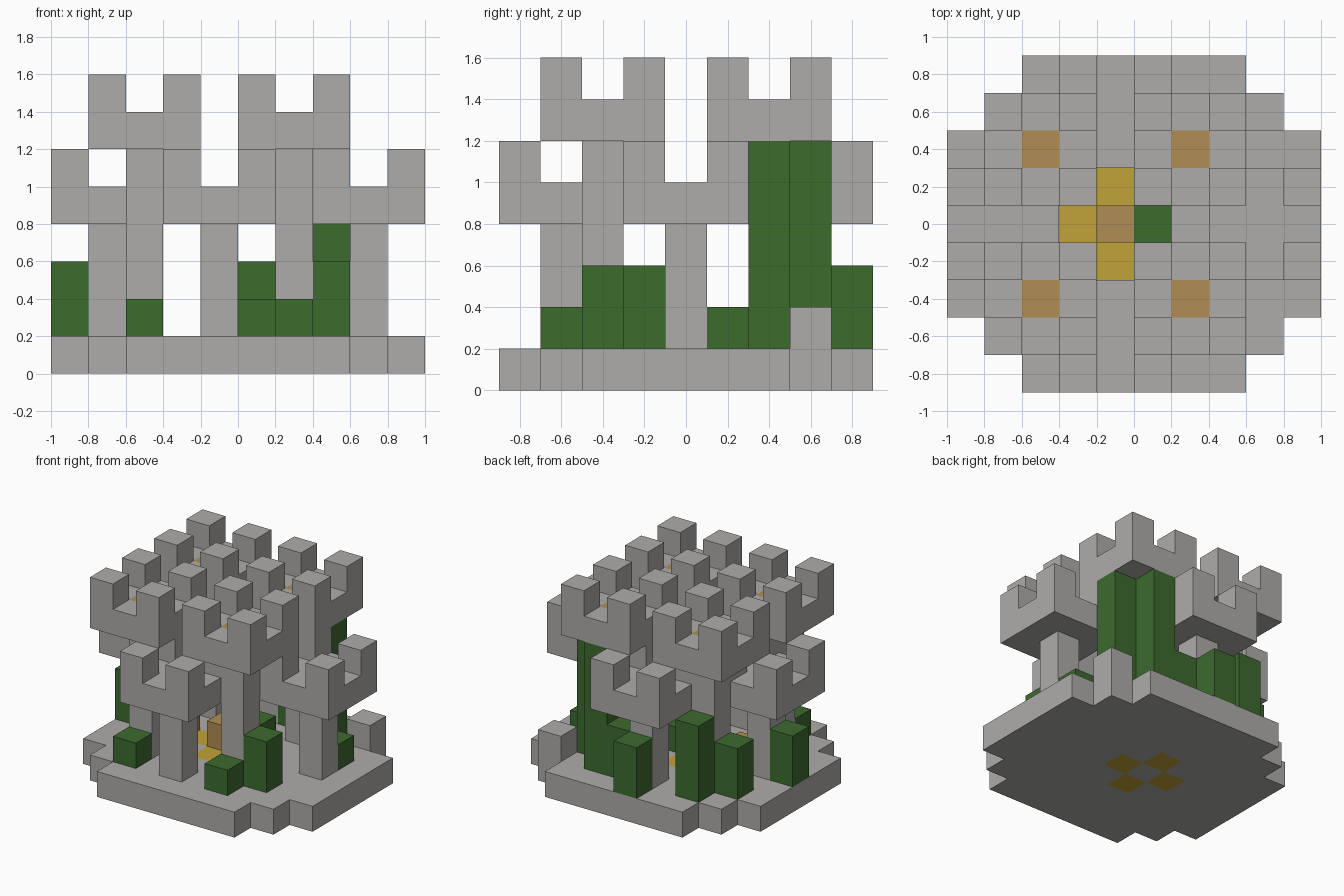
import bpy, bmesh

U = 0.2  # block size

cube = bpy.data.objects.get("Cube")
if cube:
    bpy.data.objects.remove(cube, do_unlink=True)


def material(name, rgb):
    m = bpy.data.materials.new(name)
    m.use_nodes = True
    m.diffuse_color = (*rgb, 1)
    m.node_tree.nodes["Principled BSDF"].inputs["Base Color"].default_value = (*rgb, 1)
    return m


STONE = material("stone grey", (0.42, 0.415, 0.405))
LEAF = material("leaf green", (0.045, 0.145, 0.027))
GOLD = material("gold yellow", (0.53, 0.37, 0.04))
WOOD = material("wood brown", (0.44, 0.27, 0.09))


def finish(name, bm, mats):
    bmesh.ops.recalc_face_normals(bm, faces=bm.faces)
    mesh = bpy.data.meshes.new(name)
    bm.to_mesh(mesh)
    bm.free()
    for m in mats:
        mesh.materials.append(m)
    ob = bpy.data.objects.new(name, mesh)
    bpy.context.collection.objects.link(ob)
    return ob


def raise_faces(bm, faces, height):
    """Extrude a patch of faces straight up, keeping the bottom."""
    out = bmesh.ops.extrude_face_region(bm, geom=faces, use_keep_orig=True)["geom"]
    verts = [g for g in out if isinstance(g, bmesh.types.BMVert)]
    bmesh.ops.translate(bm, verts=verts, vec=(0, 0, height))
    return [g for g in out if isinstance(g, bmesh.types.BMFace)]


def slab(centres, z0, z1):
    """Mesh of joined square cells, extruded from z0 to z1."""
    bm = bmesh.new()
    for cx, cy in centres:
        bm.faces.new([bm.verts.new((cx + a * U / 2, cy + b * U / 2, z0))
                      for a, b in ((-1, -1), (1, -1), (1, 1), (-1, 1))])
    bmesh.ops.remove_doubles(bm, verts=bm.verts, dist=0.001)
    tops = raise_faces(bm, bm.faces[:], z1 - z0)
    return bm, tops


def block(name, x, y, z0, z1, mat):
    bm, _ = slab([(x, y)], z0, z1)
    return finish(name, bm, [mat])


def tower(name, x, y, floor, core):
    """Slim pillar carrying a crown with four corner merlons."""
    block(name + "_pillar", x, y, U, floor, STONE)
    block(name + "_core", x, y, floor, floor + U, core)
    ring = [(i, j) for i in (-1, 0, 1) for j in (-1, 0, 1) if (i, j) != (0, 0)]
    bm, tops = slab([(x + i * U, y + j * U) for i, j in ring], floor, floor + U)
    for f in tops:
        c = f.calc_center_median()
        if abs(c.x - x) > U / 2 and abs(c.y - y) > U / 2:
            raise_faces(bm, [f], U)
            bm.faces.remove(f)
    finish(name + "_crown", bm, [STONE])


# Stepped round base, with gold floor tiles set through it
GOLD_TILES = [(-0.3, 0), (0.1, 0), (-0.1, 0.2), (-0.1, -0.2)]
cells = []
for i in range(10):
    for j in range(9):
        x, y = -0.9 + i * U, -0.8 + j * U
        if abs(x) + abs(y) < 1.35:
            cells.append((x, y))
base, _ = slab(cells, 0, U)
for f in base.faces:
    c = f.calc_center_median()
    if abs(f.normal.z) > 0.5:
        f.material_index = int(any(abs(c.x - x) + abs(c.y - y) < 0.05 for x, y in GOLD_TILES))
finish("base", base, [STONE, GOLD])

# Four tall towers
for side, x in (("right", -0.5), ("left", 0.3)):
    for end, y in (("front", -0.4), ("back", 0.4)):
        tower(f"{end}_{side}_tower", x, y, 1.2, WOOD)

# Four low towers between them
for name, x, y in (("front", -0.1, -0.6), ("back", -0.1, 0.6),
                   ("right", -0.7, 0), ("left", 0.7, 0)):
    tower(name + "_low_tower", x, y, 0.8, STONE)

# Wooden table and seat, loose stone
block("table", -0.1, 0, U, 0.4, WOOD)
block("seat", -0.5, 0, U, 0.4, WOOD)
block("loose_stone", 0.7, 0.6, U, 0.4, STONE)

# Vines climbing the back left pillar
block("vine_side", 0.5, 0.4, U, 1.2, LEAF)
block("vine_back", 0.3, 0.6, U, 1.2, LEAF)

# Bushes: x, y, top height
BUSHES = [(-0.5, -0.6, 0.4), (0.3, -0.6, 0.4), (0.5, -0.4, 0.6), (0.3, -0.2, 0.6),
          (0.1, 0, 0.4), (0.7, 0.2, 0.4), (0.1, 0.6, 0.6), (-0.1, 0.8, 0.6),
          (-0.5, 0.6, 0.8), (-0.7, 0.4, 0.6), (-0.9, 0, 0.6)]
for n, (x, y, top) in enumerate(BUSHES):
    block(f"bush_{n + 1}", x, y, U, top, LEAF)
